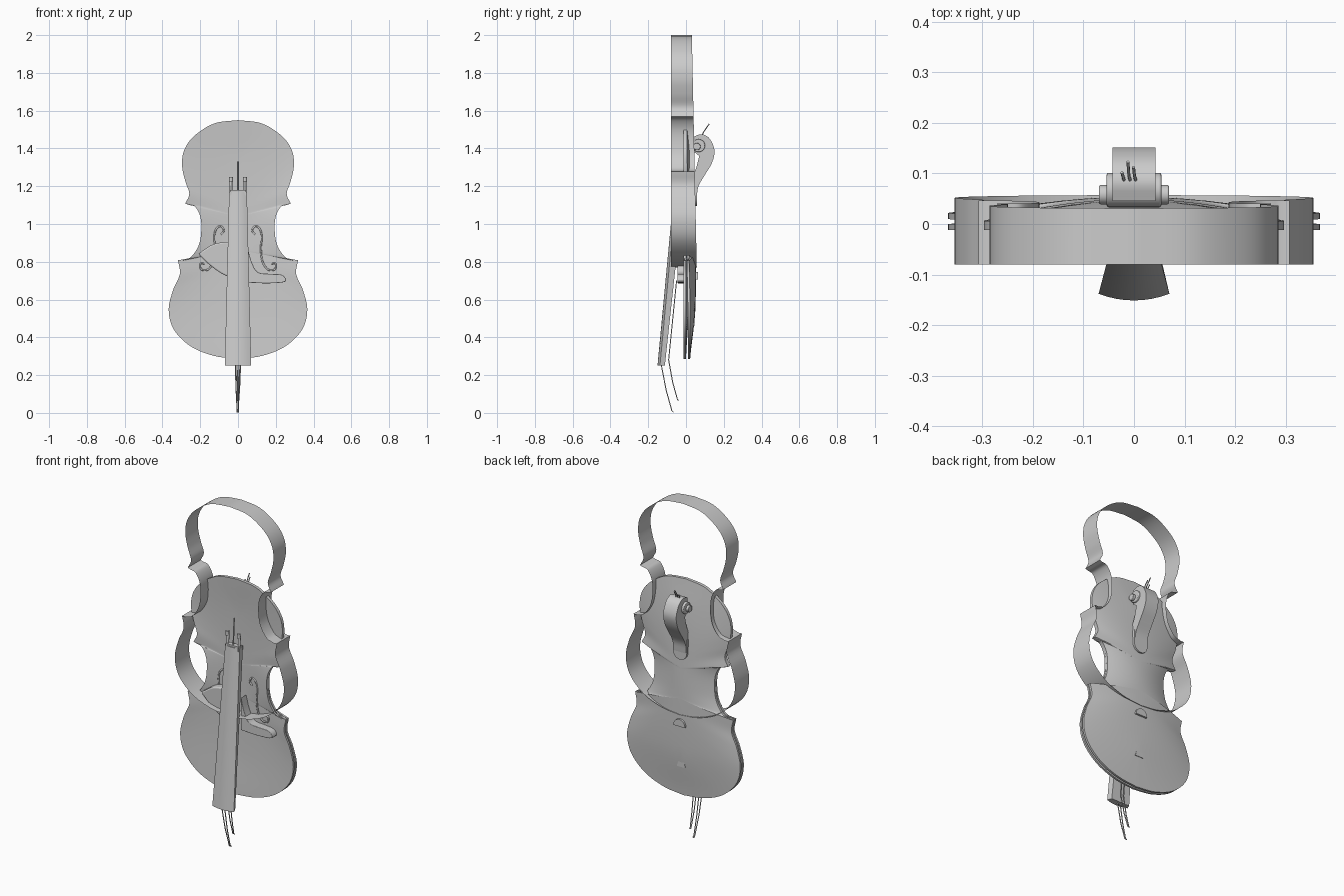
import bpy, bmesh, math
from mathutils import Vector

cube = bpy.data.objects.get("Cube")
if cube:
    bpy.data.objects.remove(cube, do_unlink=True)

grey = bpy.data.materials.new("plain grey")
grey.diffuse_color = (0.6, 0.6, 0.6, 1)
grey.use_nodes = True
for node in grey.node_tree.nodes:
    if node.type == 'BSDF_PRINCIPLED':
        node.inputs["Base Color"].default_value = (0.6, 0.6, 0.6, 1)


def finish(name, bm, bevel=0.0, angle=35):
    bmesh.ops.recalc_face_normals(bm, faces=bm.faces[:])
    me = bpy.data.meshes.new(name)
    bm.to_mesh(me)
    bm.free()
    me.materials.append(grey)
    ob = bpy.data.objects.new(name, me)
    bpy.context.collection.objects.link(ob)
    bpy.ops.object.select_all(action='DESELECT')
    ob.select_set(True)
    bpy.context.view_layer.objects.active = ob
    bpy.ops.object.shade_smooth_by_angle(angle=math.radians(angle))
    if bevel:
        mod = ob.modifiers.new("round", 'BEVEL')
        mod.width, mod.segments = bevel, 3
    return ob


def spline(pts, n=6):
    """Smooth path through 2D points."""
    p = [Vector(q) for q in pts]
    p = [2 * p[0] - p[1]] + p + [2 * p[-1] - p[-2]]
    out = []
    for a, b, c, d in zip(p, p[1:], p[2:], p[3:]):
        for i in range(n):
            t = i / n
            out.append(0.5 * (2 * b + (c - a) * t + (2 * a - 5 * b + 4 * c - d) * t ** 2
                              + (3 * b - a - 3 * c + d) * t ** 3))
    return out + [p[-2]]


def loft(name, rings, caps=False, closed=True, angle=35):
    bm = bmesh.new()
    loops = [[bm.verts.new(v) for v in r] for r in rings]
    n = len(rings[0])
    for a, b in zip(loops, loops[1:]):
        for i in range(n if closed else n - 1):
            j = (i + 1) % n
            bm.faces.new((a[i], a[j], b[j], b[i]))
    if caps:
        bm.faces.new(loops[0])
        bm.faces.new(loops[-1])
    bmesh.ops.remove_doubles(bm, verts=bm.verts[:], dist=1e-4)
    return finish(name, bm, angle=angle)


def prism(name, pts, axis, lo, hi, bevel=0.0):
    """Extrude a profile along x (points are y, z) or along y (points are x, z)."""
    place = (lambda p, d: (d, p[0], p[1])) if axis == 'x' else (lambda p, d: (p[0], d, p[1]))
    bm = bmesh.new()
    a = [bm.verts.new(place(p, lo)) for p in pts]
    b = [bm.verts.new(place(p, hi)) for p in pts]
    for i in range(len(pts)):
        j = (i + 1) % len(pts)
        bm.faces.new((a[i], a[j], b[j], b[i]))
    bm.faces.new(a)
    bm.faces.new(b)
    return finish(name, bm, bevel)


def wire(name, pts, radius):
    cu = bpy.data.curves.new(name, 'CURVE')
    cu.dimensions = '3D'
    cu.bevel_depth, cu.bevel_resolution, cu.use_fill_caps = radius, 1, True
    sp = cu.splines.new('POLY')
    sp.points.add(len(pts) - 1)
    for q, p in zip(sp.points, pts):
        q.co = (*p, 1)
    cu.materials.append(grey)
    ob = bpy.data.objects.new(name, cu)
    bpy.context.collection.objects.link(ob)
    return ob


def disc(cy, cz, r, n=28):
    return [(cy + r * math.cos(2 * math.pi * i / n), cz + r * math.sin(2 * math.pi * i / n))
            for i in range(n)]


# Body outline: lower bout, waist, upper bout, then mirrored
lower = [(0, .286), (.127, .302), (.25, .352), (.339, .44), (.367, .545), (.344, .65),
         (.308, .735), (.318, .808)]
waist = [(.298, .806), (.249, .825), (.207, .89), (.194, .97), (.2, 1.04), (.228, 1.092), (.262, 1.102)]
upper = [(.28, 1.108), (.258, 1.16), (.28, 1.23), (.296, 1.31), (.285, 1.39),
         (.233, 1.465), (.127, 1.532), (0, 1.55)]
half = spline(lower) + spline(waist) + spline(upper)
outline = half + [Vector((-p.x, p.y)) for p in reversed(half[1:-1])]
MID = .95


# Arched plates
def plate(name, edge, height, thick=.012):
    def ring(k, off):
        row = []
        for p in outline:
            z = MID + (p.y - MID) * (.6 + .4 * k)
            arch = height * (1 - k * k) * (1 - .7 * ((z - MID) / .65) ** 2)
            row.append((p.x * k, edge(z) + arch + off, z))
        return row
    ks = [0, .15, .3, .45, .6, .75, .88, 1]
    return loft(name, [ring(k, 0) for k in ks] + [ring(k, thick) for k in reversed(ks)])


plate("front_plate", lambda z: -.012, .02)
plate("back_plate", lambda z: .010 - .016 * max(0, min(1, (z - .55) / .8)), .038)

# Ribs: a thin open band lifted above the plates
rib = [(p.x * .965, .77 + (p.y - .286) * 1.23 / 1.264) for p in outline]
loft("ribs", [[(x, -.08, z) for x, z in rib],
              [(x, .057 - .026 * (z - .77) / 1.23, z) for x, z in rib]])


# Fingerboard with a rounded playing face
def board_section(z, w, front, back):
    arc = [(w * t, front + .013 * t * t, z) for t in (-1, -.75, -.5, -.25, 0, .25, .5, .75, 1)]
    return arc + [(w * .86, back, z), (-w * .86, back, z)]


loft("fingerboard", [board_section(.25, .07, -.151, -.112),
                     board_section(1.17, .047, -.064, -.012)], caps=True)

# Fork and pin at the top of the fingerboard
for side in (-1, 1):
    wire("fork_prong", [(side * .037, -.045, 1.14), (side * .037, -.038, 1.235)], .008)
    wire("fork_tip", [(side * .037, -.045, 1.225), (side * .037, -.045, 1.25)], .011)
prism("fork_bar", [(-.042, 1.15), (.042, 1.15), (.042, 1.18), (-.042, 1.18)], 'y', -.058, -.03)
wire("centre_pin", [(0, -.045, 1.16), (0, -.035, 1.33)], .004)

# Scroll head with heel lying on the back
head = spline([(.045, 1.465), (.085, 1.475), (.125, 1.452), (.151, 1.39), (.138, 1.325),
               (.1, 1.26), (.066, 1.2), (.057, 1.14)], 4)
prism("scroll_head", [tuple(p) for p in head] + [(.03, 1.14), (.03, 1.24), (.055, 1.3), (.07, 1.36), (.045, 1.38)],
      'x', -.042, .042)
heel = [(.045 * math.cos(a), 1.14 + .045 * math.sin(a))
        for a in [math.pi + math.pi * i / 14 for i in range(15)]]
prism("scroll_heel", heel + [(.045, 1.22), (-.045, 1.22)], 'y', .03, .057)
prism("scroll_volute", disc(.067, 1.415, .034), 'x', -.054, .054, .004)
prism("scroll_eye", disc(.058, 1.41, .019), 'x', -.069, .069, .003)

# Chin rest: leaf-shaped cup and narrow lip
leaf = spline([(.0, .73), (-.06, .725), (-.14, .775), (-.21, .84)], 5) + \
    spline([(-.205, .846), (-.13, .893), (-.05, .905), (.0, .9)], 5)
prism("chin_cup", [tuple(p) for p in leaf], 'y', -.045, .005, .016)
lip = spline([(.05, .88), (.072, .80), (.105, .745), (.17, .736), (.235, .73), (.25, .695),
              (.16, .686), (.05, .69)], 4)
prism("chin_lip", [tuple(p) for p in lip], 'y', -.045, .005, .012)

# Sound holes as slim inlays with curled ends
fpath = spline([(.09, .945), (.075, .965), (.09, .988), (.115, .975), (.126, .93), (.121, .87),
                (.13, .80), (.16, .758), (.195, .76), (.198, .79), (.178, .79)], 5)
for side in (-1, 1):
    wire("sound_hole", [(side * p.x, .001 - .04 * (p.x - .12), p.y) for p in fpath], .005)

# Small parts showing through the back
bump = [(.038 * math.cos(math.pi * i / 12), .705 + .042 * math.sin(math.pi * i / 12)) for i in range(13)]
prism("rest_clamp", bump, 'y', .02, .064)
prism("saddle_block", [(-.028, .46), (.028, .46), (.014, .51), (-.014, .51)], 'y', .015, .045)

# Strings trailing below the fingerboard
for i, x in enumerate((-.014, -.005, .005, .014)):
    if i % 2:
        path = [(x, -.05, .70), (x, -.092, .28), (x * .7, -.07, .16), (x * .3, -.045, .07), (x * .3, -.038, .066)]
    else:
        path = [(x, -.11, .55), (x, -.13, .25), (x * .7, -.105, .12), (x * .3, -.075, .012), (x * .3, -.066, .003)]
    wire("string", path, .003)

# Loose string ends above the scroll
for x, top in ((-.018, 1.50), (-.006, 1.53), (.005, 1.515)):
    wire("string_end", [(x, .08, 1.46), (x - .004, .095, 1.49), (x - .006, .095 + (top - 1.49) * .7, top)], .003)
